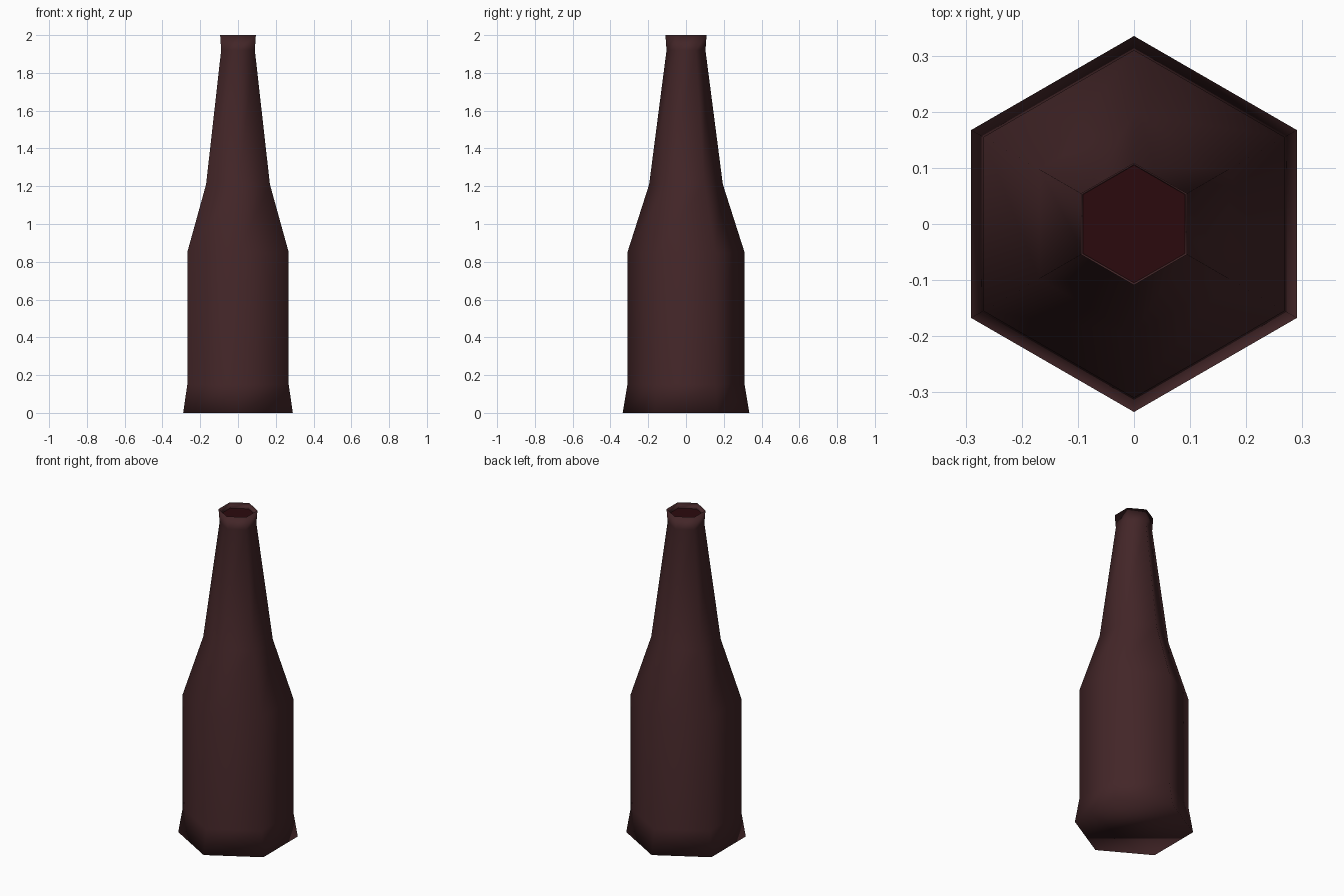
import bpy, bmesh, math

if "Cube" in bpy.data.objects:
    bpy.data.objects.remove(bpy.data.objects["Cube"])

def material(name, rgb):
    m = bpy.data.materials.new(name)
    m.diffuse_color = (*rgb, 1.0)
    m.use_nodes = True
    m.node_tree.nodes["Principled BSDF"].inputs["Base Color"].default_value = m.diffuse_color
    return m

glass = material("dark brown glass", (0.056, 0.019, 0.021))
liquid = material("deep red contents", (0.024, 0.003, 0.004))

SIDES = 6

def ring(bm, r, z):
    # hexagon with corners on the y axis
    return [bm.verts.new((r * math.cos(math.radians(90 + 360 * i / SIDES)),
                          r * math.sin(math.radians(90 + 360 * i / SIDES)), z))
            for i in range(SIDES)]

def finish(bm, name, mat):
    me = bpy.data.meshes.new(name)
    bm.to_mesh(me)
    bm.free()
    for p in me.polygons:
        p.use_smooth = True
    me.materials.append(mat)
    ob = bpy.data.objects.new(name, me)
    bpy.context.collection.objects.link(ob)
    return ob

# bottle body: flared foot, straight sides, shoulder, neck, lip, shallow mouth
profile = [(0.335, 0.0), (0.31, 0.15), (0.31, 0.85), (0.195, 1.21),
           (0.103, 1.92), (0.109, 2.0), (0.105, 1.965)]
bm = bmesh.new()
rings = [ring(bm, r, z) for r, z in profile]
for a, b in zip(rings, rings[1:]):
    for i in range(SIDES):
        j = (i + 1) % SIDES
        bm.faces.new((a[i], a[j], b[j], b[i]))
bm.faces.new(rings[0][::-1])
finish(bm, "bottle", glass)

# surface of the contents just inside the mouth
bm = bmesh.new()
bm.faces.new(ring(bm, 0.105, 1.965))
finish(bm, "contents_surface", liquid)
